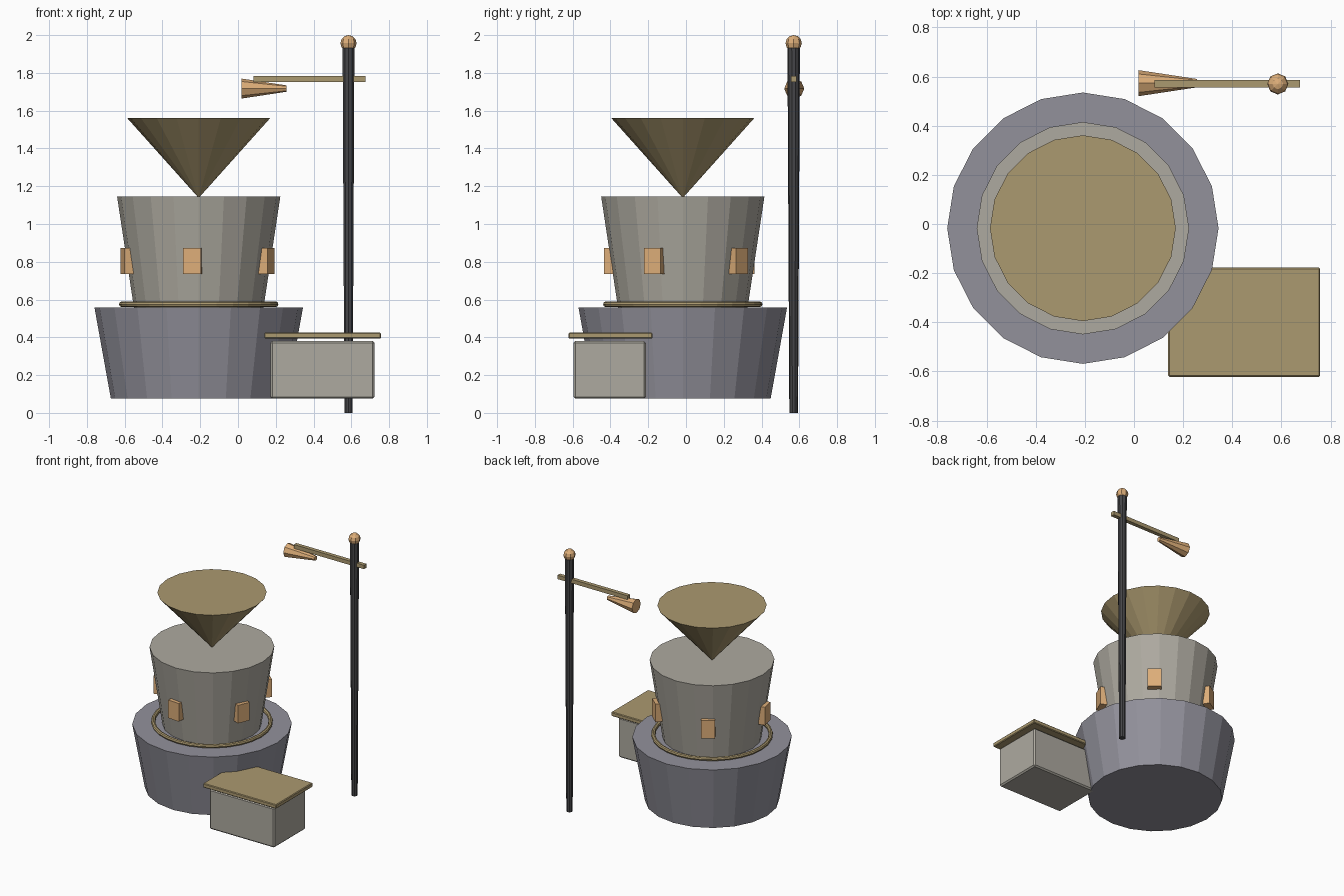
import bpy
from math import radians, cos, sin, pi

if "Cube" in bpy.data.objects:
    bpy.data.objects.remove(bpy.data.objects["Cube"])

CX, CY = -0.208, -0.017   # tower axis
PX, PY = 0.585, 0.57      # pole axis


def material(name, rgb):
    m = bpy.data.materials.new(name)
    m.diffuse_color = (*rgb, 1)
    m.use_nodes = True
    m.node_tree.nodes["Principled BSDF"].inputs["Base Color"].default_value = m.diffuse_color
    return m


slate = material("slate", (0.29, 0.285, 0.33))
stone = material("stone", (0.42, 0.40, 0.35))
straw = material("straw", (0.41, 0.32, 0.16))
amber = material("amber", (0.72, 0.42, 0.19))
iron = material("iron", (0.06, 0.06, 0.065))


def finish(name, mat):
    ob = bpy.context.object
    ob.name = name
    ob.data.materials.append(mat)
    return ob


def frustum(name, mat, x, y, z0, z1, r0, r1, sides):
    bpy.ops.mesh.primitive_cone_add(vertices=sides, radius1=r0, radius2=r1,
                                    depth=z1 - z0, location=(x, y, (z0 + z1) / 2))
    return finish(name, mat)


def box(name, mat, loc, size, turn=0, bevel=0):
    bpy.ops.mesh.primitive_cube_add(size=1, location=loc, rotation=(0, 0, turn))
    ob = finish(name, mat)
    ob.scale = size
    bpy.ops.object.transform_apply(location=False, rotation=False, scale=True)
    if bevel:
        mod = ob.modifiers.new("bevel", 'BEVEL')
        mod.width = bevel
        mod.segments = 1
    return ob


# Tower: flared base, flared body, funnel-shaped top
frustum("tower_base", slate, CX, CY, 0.075, 0.558, 0.465, 0.552, 20)
frustum("tower_body", stone, CX, CY, 0.55, 1.145, 0.342, 0.432, 20)
frustum("tower_roof", straw, CX, CY, 1.138, 1.56, 0.0, 0.378, 20)

# Trim ring around the foot of the body
bpy.ops.mesh.primitive_torus_add(major_segments=28, minor_segments=8, major_radius=0.407,
                                 minor_radius=0.015, location=(CX, CY, 0.575))
finish("trim_ring", straw)

# Five lit windows around the body
for i in range(5):
    a = -0.4 + i * 2 * pi / 5
    box(f"window_{i + 1}", amber, (CX + 0.39 * cos(a), CY + 0.39 * sin(a), 0.803),
        (0.05, 0.096, 0.138), a)

# Side hut with a flat overhanging roof
box("hut", stone, (0.448, -0.404, 0.228), (0.55, 0.382, 0.306), bevel=0.01)
box("hut_roof", straw, (0.448, -0.4, 0.409), (0.618, 0.444, 0.032), bevel=0.005)

# Lamp post with finial, arm and horn lamp
frustum("post", iron, PX, PY, 0, 1.95, 0.023, 0.033, 10)
bpy.ops.mesh.primitive_uv_sphere_add(segments=8, ring_count=6, radius=0.043,
                                     location=(PX, PY, 1.957))
finish("finial", amber)
box("post_arm", straw, (0.379, PY + 0.001, 1.768), (0.592, 0.03, 0.03))
horn = frustum("horn_lamp", amber, 0.137, PY + 0.003, 1.598, 1.836, 0.053, 0.017, 8)
horn.rotation_euler = (0, radians(90), 0)
